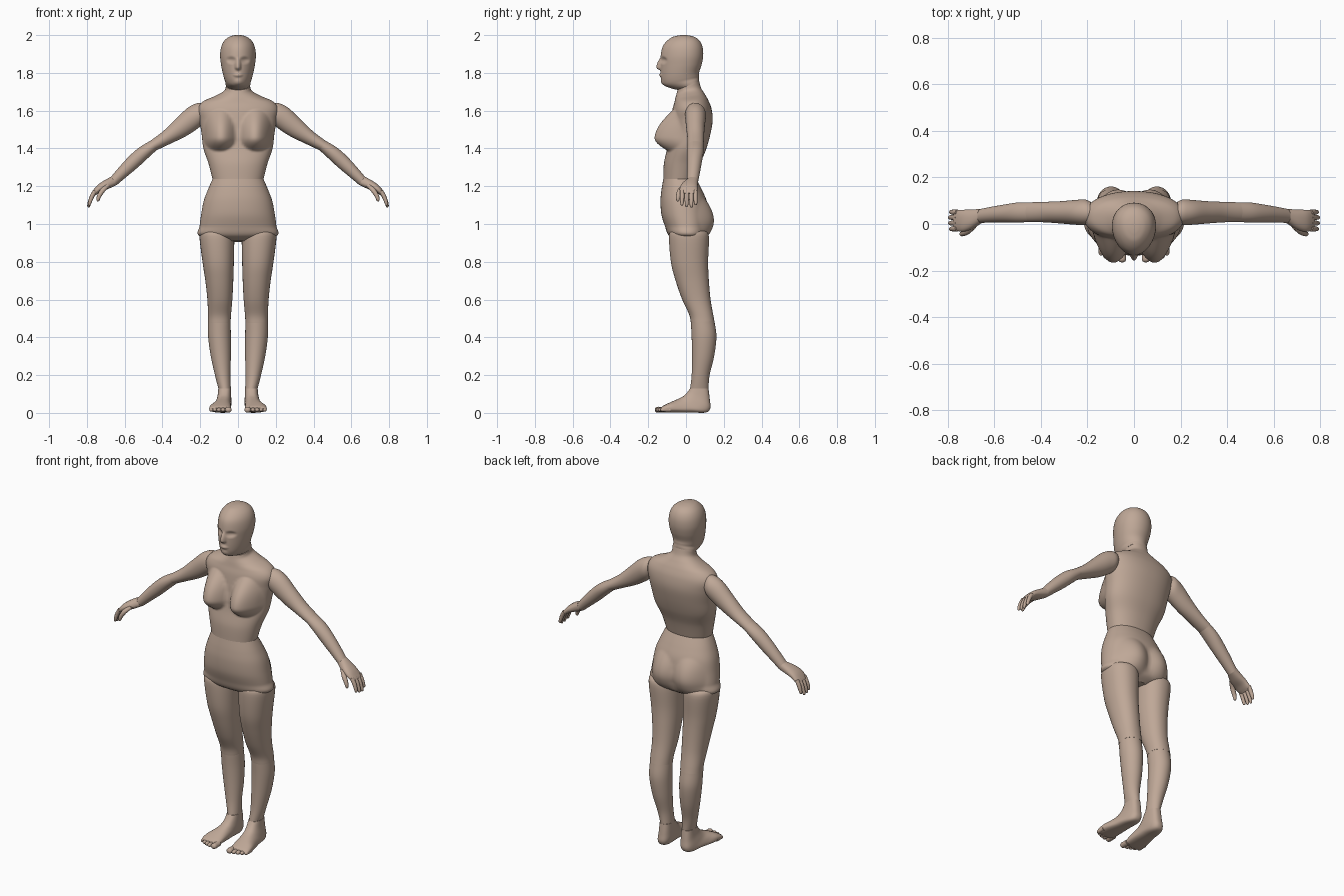
import bpy, bmesh
from math import cos, sin, tau, copysign
from mathutils import Vector

skin = bpy.data.materials.new("skin")
skin.diffuse_color = (0.52, 0.39, 0.31, 1)


def spline(rings, sub):
    # Catmull-Rom interpolation of ring parameters
    out = []
    last = len(rings) - 1
    for i in range(last):
        r0, r1, r2, r3 = (rings[max(0, min(last, i + j))] for j in (-1, 0, 1, 2))
        for s in range(sub):
            t = s / sub
            out.append([0.5 * (2 * b + (c - a) * t + (2 * a - 5 * b + 4 * c - d) * t * t
                               + (3 * b - a - 3 * c + d) * t ** 3)
                        for a, b, c, d in zip(r0, r1, r2, r3)])
    out.append(list(rings[-1]))
    return out


def loft(name, rings, n=48, sub=6, power=2.0, taper=0.0, bumps=()):
    # each ring: two opposite points p, q and a half-width vector h
    bm = bmesh.new()
    loops = []
    for r in spline(rings, sub):
        p, q, h = Vector(r[:3]), Vector(r[3:6]), Vector(r[6:])
        mid, a = (p + q) / 2, (p - q) / 2
        loop = []
        for k in range(n):
            c, s = cos(tau * k / n), sin(tau * k / n)
            c, s = (copysign(abs(v) ** (2 / power), v) for v in (c, s))
            loop.append(bm.verts.new(mid + a * c + h * s * (1 - taper * c)))
        loops.append(loop)
    for a, b in zip(loops, loops[1:]):
        for k in range(n):
            bm.faces.new((a[k], a[k - 1], b[k - 1], b[k]))
    for end in (loops[0], loops[-1]):
        for e in bm.faces.new(end).edges:
            e.smooth = False
    # soft swellings and hollows pushed along y
    for x, z, rx, up, down, amp, side, pw in bumps:
        for sx in ((1, -1) if x else (1,)):
            for v in bm.verts:
                dz = v.co.z - z
                r2 = ((v.co.x - sx * x) / rx) ** 2 + (dz / (up if dz > 0 else down)) ** 2
                if r2 < 1 and v.co.y * side > 0:
                    v.co.y += side * amp * (1 - r2) ** pw * min(1, v.co.y * side / 0.04)
    bmesh.ops.recalc_face_normals(bm, faces=bm.faces)
    me = bpy.data.meshes.new(name)
    bm.to_mesh(me)
    bm.free()
    me.shade_smooth()
    me.materials.append(skin)
    ob = bpy.data.objects.new(name, me)
    bpy.context.collection.objects.link(ob)
    return ob


def upright(fy, fz, by, bz, w, cx=0.0):
    return (cx, fy, fz, cx, by, bz, w, 0, 0)


def sideways(s, tx, tz, bx, bz, cy, w):
    return (s * tx, cy, tz, s * bx, cy, bz, 0, w, 0)


# head with face
loft("head", [upright(*r) for r in (
    (-.045, 1.71, .07, 1.755, .064), (-.078, 1.718, .07, 1.765, .066),
    (-.115, 1.733, .069, 1.775, .068), (-.129, 1.755, .069, 1.785, .073),
    (-.134, 1.79, .07, 1.805, .08), (-.135, 1.84, .083, 1.845, .089),
    (-.134, 1.89, .091, 1.89, .094), (-.125, 1.935, .088, 1.935, .089),
    (-.105, 1.965, .072, 1.97, .074), (-.075, 1.988, .045, 1.99, .05),
    (-.045, 1.997, .01, 1.999, .024), (-.02, 2, -.019, 2, .001))],
    n=96, sub=8, taper=.12, bumps=(
        (0, 1.828, .02, .055, .016, .022, -1, 1.3),
        (.036, 1.868, .03, .02, .022, -.012, -1, 1.5),
        (0, 1.788, .03, .012, .012, .008, -1, 1.2),
        (0, 1.75, .03, .02, .018, .004, -1, 1.5)))

# chest, from neck to waist
loft("chest", [upright(*r) for r in (
    (-.045, 1.71, .07, 1.755, .064), (-.05, 1.69, .08, 1.72, .072),
    (-.056, 1.668, .098, 1.69, .115), (-.062, 1.642, .118, 1.655, .185),
    (-.072, 1.605, .135, 1.61, .214), (-.08, 1.55, .141, 1.55, .205),
    (-.088, 1.48, .13, 1.48, .193), (-.1, 1.4, .108, 1.4, .183),
    (-.117, 1.32, .077, 1.32, .156), (-.12, 1.238, .055, 1.238, .135))],
    n=112, sub=10, power=2.2, bumps=((.098, 1.46, .088, .15, .077, .086, -1, 1.2),))

# pelvis
loft("pelvis", [upright(*r) for r in (
    (-.12, 1.238, .055, 1.238, .135), (-.13, 1.18, .085, 1.18, .16),
    (-.135, 1.12, .11, 1.12, .182), (-.13, 1.05, .12, 1.05, .195),
    (-.112, .99, .12, .99, .203), (-.092, .94, .108, .935, .205),
    (-.045, .91, .07, .905, .07))],
    n=96, sub=8, power=2.2, bumps=((.085, 1.02, .09, .12, .11, .033, 1, 1.3),))

for side, s in (("left", 1), ("right", -1)):
    def leg(name, rows, **kw):
        loft(f"{side}_{name}", [upright(*r[:5], s * r[5]) for r in rows], **kw)

    def arm(name, rows, **kw):
        loft(f"{side}_{name}", [sideways(s, *r) for r in rows], **kw)

    # legs
    leg("thigh", ((-.075, .965, .1, .965, .08, .11), (-.09, .935, .121, .935, .092, .112),
                  (-.08, .8, .117, .8, .083, .105), (-.055, .7, .121, .7, .074, .099),
                  (-.02, .6, .13, .6, .066, .096), (.017, .52, .144, .52, .061, .098),
                  (.026, .475, .15, .488, .06, .099)), power=2.15)
    leg("shin", ((.026, .475, .15, .488, .06, .099), (.03, .4, .161, .405, .06, .098),
                 (.032, .3, .149, .3, .053, .091), (.03, .2, .125, .2, .041, .081),
                 (.022, .13, .119, .13, .033, .071)))
    leg("foot", ((.022, .13, .119, .13, .033, .071), (.006, .108, .126, .07, .036, .072),
                 (-.012, .09, .129, .025, .04, .075), (-.035, .077, .105, .002, .043, .079),
                 (-.06, .066, .03, .002, .048, .085), (-.09, .053, -.05, .002, .056, .093),
                 (-.122, .037, -.112, .003, .056, .096), (-.134, .026, -.13, .008, .048, .095)),
        power=2.6)
    # toes
    for i, (x, tip, w) in enumerate(((.051, -.165, .017), (.079, -.163, .012), (.101, -.157, .012),
                                     (.122, -.148, .011), (.141, -.136, .011))):
        rows = [(tip + .055, 1), (tip + .03, 1), (tip + .012, 1), (tip + .003, .65), (tip, .05)]
        loft(f"{side}_toe_{i + 1}", [(s * x, y, .016 + w * .95 * f, s * x, y, .016 - w * .85 * f,
                                      w * f, 0, 0) for y, f in rows], n=16, sub=3)

    # arms
    arm("upper_arm", ((.19, 1.642, .18, 1.54, .048, .046), (.222, 1.638, .198, 1.518, .05, .055),
                      (.27, 1.612, .235, 1.49, .05, .053), (.335, 1.55, .288, 1.458, .05, .048),
                      (.4, 1.488, .358, 1.425, .051, .044), (.465, 1.44, .432, 1.39, .051, .042)))
    arm("forearm", ((.465, 1.44, .432, 1.39, .051, .042), (.523, 1.405, .478, 1.348, .049, .043),
                    (.575, 1.36, .53, 1.3, .045, .039), (.63, 1.3, .59, 1.25, .04, .034),
                    (.672, 1.25, .64, 1.208, .035, .03)))
    arm("palm", ((.672, 1.25, .64, 1.208, .035, .03), (.713, 1.228, .682, 1.188, .02, .042),
                 (.745, 1.205, .72, 1.173, .014, .047), (.768, 1.178, .745, 1.158, .015, .045),
                 (.776, 1.165, .758, 1.15, .016, .036)), power=2.3)

    # fingers and thumb
    def finger(name, path, r):
        rows = []
        for (x, y, z), f in zip(path, (1, 1, .85, .6, .05)):
            rows.append(sideways(s, x + .9 * r * f, z + .4 * r * f,
                                 x - .9 * r * f, z - .4 * r * f, y, r * f))
        loft(f"{side}_{name}", rows, n=16, sub=4)

    for i, (y, drop) in enumerate(((-.02, .015), (.004, .003), (.028, .0), (.05, .018))):
        k = 1 - drop * 8
        finger(f"finger_{i + 1}", [(.757 + dx * k, y + (y - .016) * dy, 1.175 - dz * k)
                                   for dx, dy, dz in ((0, 0, 0), (.018, .0, .033), (.03, .03, .065),
                                                      (.035, .04, .083), (.036, .04, .088))], .0115)
    finger("thumb", ((.688, -.008, 1.208), (.715, -.032, 1.18), (.735, -.041, 1.148),
                     (.742, -.043, 1.126), (.744, -.043, 1.119)), .0135)
